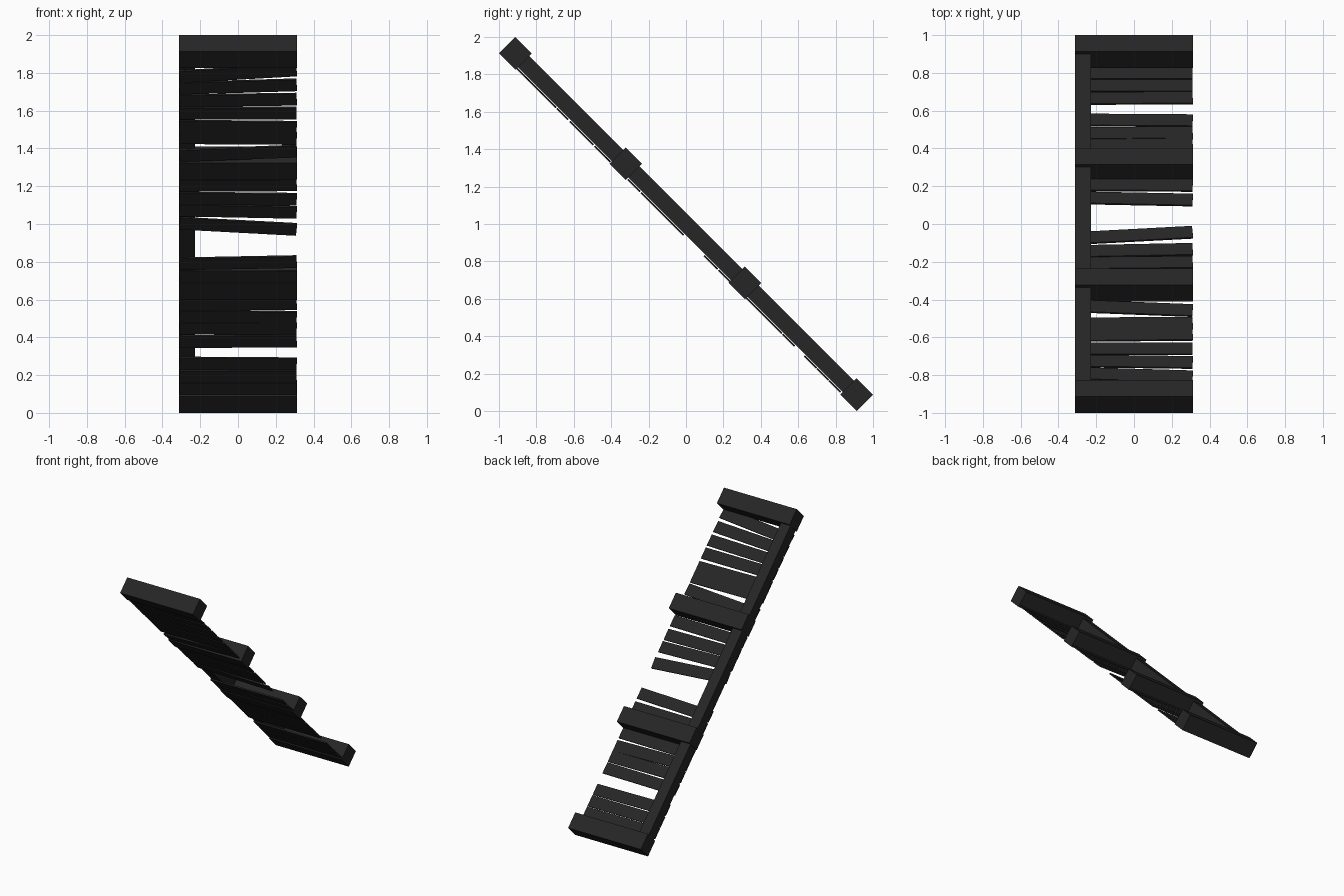
import bpy, bmesh, math
from mathutils import Matrix

if "Cube" in bpy.data.objects:
    bpy.data.objects.remove(bpy.data.objects["Cube"])

R2 = math.sqrt(2)
mat = bpy.data.materials.new("charred_black")
mat.diffuse_color = (0.019, 0.019, 0.019, 1)
mat.use_nodes = True
mat.node_tree.nodes["Principled BSDF"].inputs["Base Color"].default_value = mat.diffuse_color

# everything is built flat, then tilted 45 degrees down toward the back
SLOPE = Matrix.Translation((0, 0, 1)) @ Matrix.Rotation(-math.pi / 4, 4, 'X')


def box(name, centre, size, twist=0.0):
    me = bpy.data.meshes.new(name)
    bm = bmesh.new()
    m = (SLOPE @ Matrix.Translation(centre) @ Matrix.Rotation(twist, 4, 'Z')
         @ Matrix.Diagonal((*size, 1)))
    bmesh.ops.create_cube(bm, size=1, matrix=m)
    bm.to_mesh(me)
    bm.free()
    me.materials.append(mat)
    ob = bpy.data.objects.new(name, me)
    bpy.context.collection.objects.link(ob)


# four square cross beams
B = 0.1237
for i, y in enumerate((-0.9125, -0.322, 0.315, 0.9125)):
    box(f"cross_beam_{i + 1}", (0, y * R2, 0), (0.625, B, B))

# single side rail, in spans between the beams
ends = (-0.9125, -0.322, 0.315, 0.9125)
for i in range(3):
    a, b = ends[i] * R2 + B / 2, ends[i + 1] * R2 - B / 2
    box(f"side_rail_{i + 1}", (-0.27, (a + b) / 2, 0), (0.083, b - a, 0.086))

# thin planks under the frame: (mid height, rise from left to right)
PLANKS = [(1.798, .035), (1.728, .018), (1.657, .008), (1.588, 0), (1.515, -.006),
          (1.455, -.004), (1.374, .024), (1.206, .004), (1.134, -.006),
          (1.068, -.012), (0.988, -.033), (0.795, .012), (0.722, .003),
          (0.577, .003), (0.510, -.008), (0.447, -.003), (0.379, .004),
          (0.262, -.004), (0.196, 0), (0.132, 0)]
V = -0.051
for i, (z, rise) in enumerate(PLANKS):
    u = (1 - z) * R2 + V
    box(f"plank_{i + 1}", (0, u, V), (0.622, 0.086, 0.010),
        math.atan(-rise * R2 / 0.62))
